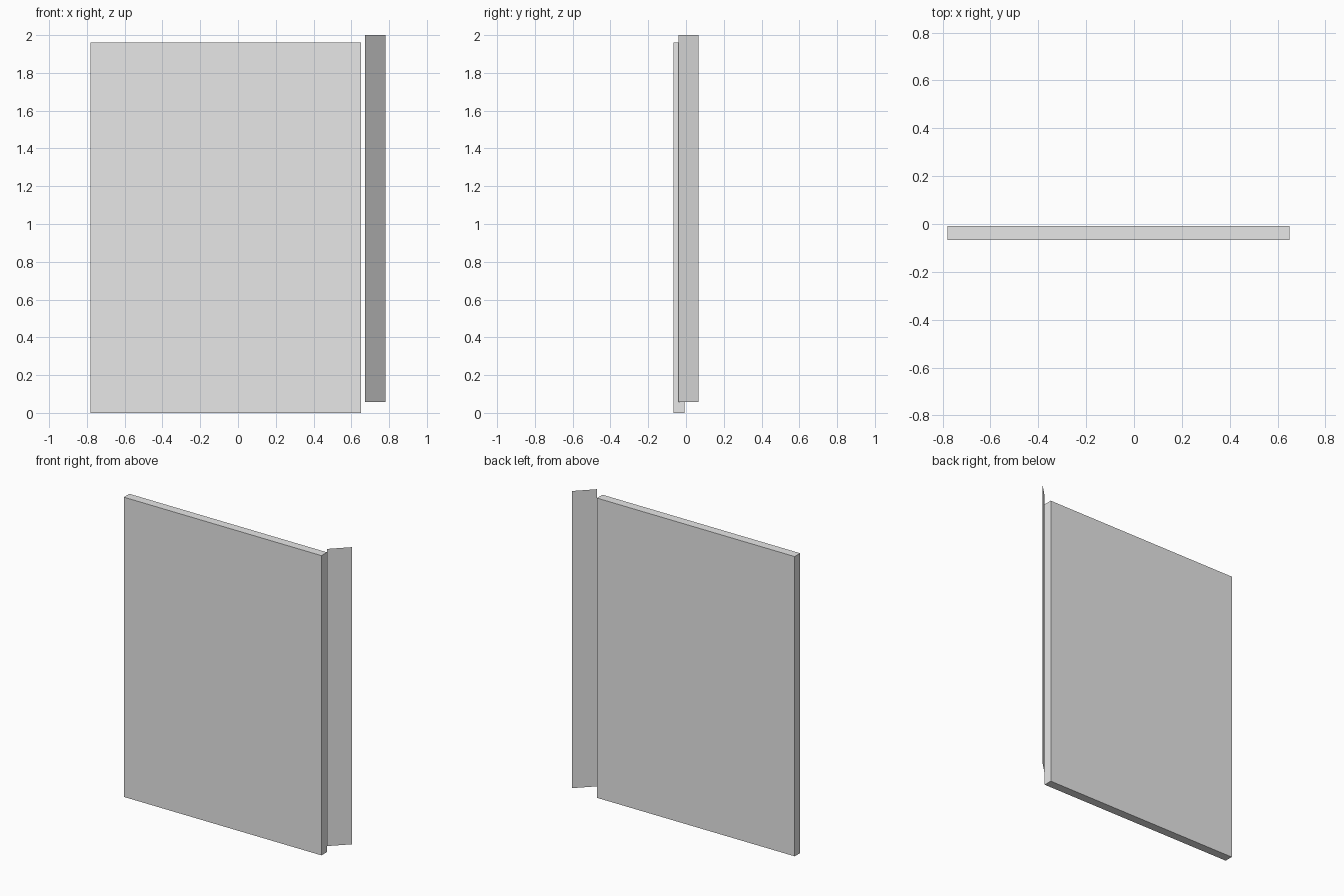
import bpy

if "Cube" in bpy.data.objects:
    bpy.data.objects.remove(bpy.data.objects["Cube"])

grey = bpy.data.materials.new("light_grey")
grey.diffuse_color = (0.8, 0.8, 0.8, 1)
grey.use_nodes = True
grey.node_tree.nodes["Principled BSDF"].inputs["Base Color"].default_value = grey.diffuse_color


def add_part(name, verts, faces):
    mesh = bpy.data.meshes.new(name)
    mesh.from_pydata(verts, [], faces)
    mesh.materials.append(grey)
    obj = bpy.data.objects.new(name, mesh)
    bpy.context.collection.objects.link(obj)
    return obj


# Large upright slab
x0, x1, y0, y1, top = -0.78, 0.65, -0.066, -0.009, 1.96
bpy.ops.mesh.primitive_cube_add(size=1, location=((x0 + x1) / 2, (y0 + y1) / 2, top / 2))
panel = bpy.context.object
panel.name = "panel"
panel.scale = (x1 - x0, y1 - y0, top)
bpy.ops.object.transform_apply(location=False, rotation=False, scale=True)
panel.data.materials.append(grey)

# Paper-thin strip set diagonally beside the slab
a, b = (0.672, -0.041), (0.78, 0.066)
add_part("side_strip",
         [(*a, 0.057), (*b, 0.057), (*b, 2.0), (*a, 2.0)],
         [(0, 1, 2, 3)])
